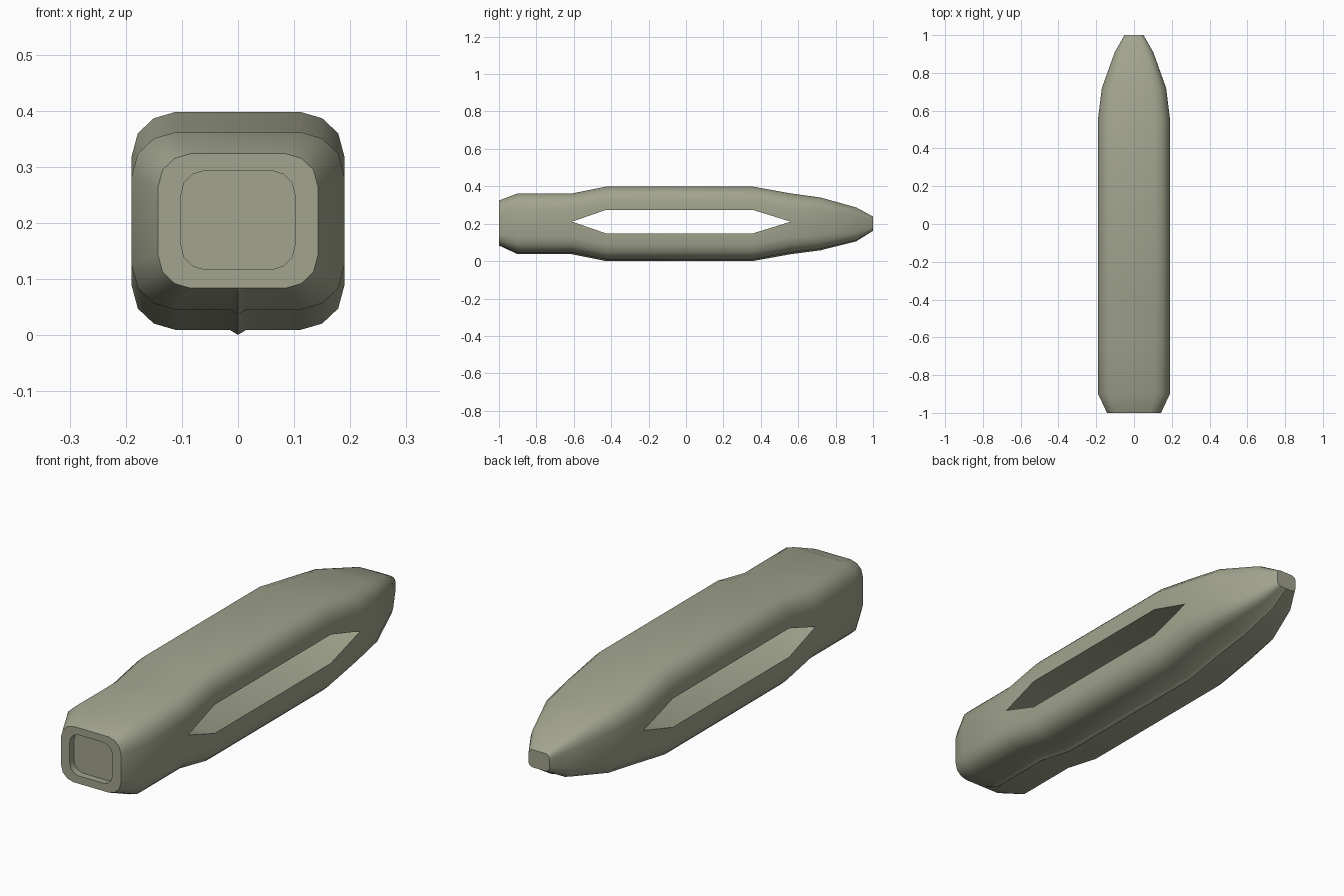
import bpy, bmesh

if "Cube" in bpy.data.objects:
    bpy.data.objects.remove(bpy.data.objects["Cube"])

mat = bpy.data.materials.new("olive_grey")
mat.diffuse_color = (0.36, 0.37, 0.27, 1)
mat.use_nodes = True
mat.node_tree.nodes["Principled BSDF"].inputs["Base Color"].default_value = mat.diffuse_color

CZ = 0.204
# Rounded quarter section (x, z) as fractions of half width / half height
QUARTER = [(1, 0.49), (0.94, 0.76), (0.79, 0.93), (0.59, 1)]


def ring(bm, y, hw, hz, spread=0.0, ridge=0.0, cz=CZ):
    """Rounded-square ring; spread pushes the upper and lower halves apart."""
    pts = [(x * hw, z * hz + spread) for x, z in QUARTER]
    pts += [(-x, z) for x, z in reversed(pts)]
    pts += [(-x, -z) for x, z in pts]
    # seam ridge along the middle of the underside
    r = 0.08 * hw
    pts[12:12] = [(-r, -hz - spread), (0, -hz - spread - ridge), (r, -hz - spread)]
    # lower half runs from -x round to +x; keep the order consistent
    pts = pts[:8] + sorted_lower(pts[8:])
    return [bm.verts.new((x, y, cz + z)) for x, z in pts]


def sorted_lower(p):
    left = sorted([q for q in p if q[0] < 0], key=lambda q: (q[0], -q[1]))
    right = sorted([q for q in p if q[0] >= 0], key=lambda q: (q[0], q[1]))
    return left + right


def make(name, bm):
    bmesh.ops.recalc_face_normals(bm, faces=bm.faces)
    me = bpy.data.meshes.new(name)
    bm.to_mesh(me)
    bm.free()
    me.materials.append(mat)
    ob = bpy.data.objects.new(name, me)
    bpy.context.collection.objects.link(ob)
    return ob


# Body: loft from recessed front cap to nose (y, half width, half height, spread, ridge, centre)
SECTIONS = [
    (-0.97, 0.102, 0.088, 0, 0, 0.2055),
    (-1.00, 0.102, 0.088, 0, 0, 0.2055),
    (-1.00, 0.143, 0.120, 0, 0, CZ),
    (-0.90, 0.19, 0.158, 0, 0.009, CZ),
    (-0.61, 0.19, 0.158, 0, 0.009, CZ),
    (-0.43, 0.19, 0.158, 0.036, 0.009, CZ),
    (0.36, 0.19, 0.158, 0.036, 0.009, CZ),
    (0.56, 0.19, 0.158, 0, 0.009, CZ),
    (0.72, 0.17, 0.137, 0, 0.008, 0.203),
    (0.91, 0.102, 0.088, 0, 0.005, 0.199),
    (1.00, 0.05, 0.038, 0, 0, 0.2),
]
bm = bmesh.new()
rings = [ring(bm, *s) for s in SECTIONS]
for a, b in zip(rings, rings[1:]):
    for i in range(len(a)):
        j = (i + 1) % len(a)
        bm.faces.new((a[i], a[j], b[j], b[i]))
bm.faces.new(rings[0])
bm.faces.new(rings[-1])
body = make("slotted_body", bm)

# Slot cutter: hexagonal prism through the sides
SC, SH = 0.211, 0.062
HEX = [(-0.61, SC), (-0.43, SC - SH), (0.36, SC - SH),
       (0.56, SC), (0.36, SC + SH), (-0.43, SC + SH)]
bm = bmesh.new()
f = bm.faces.new([bm.verts.new((-0.3, y, z)) for y, z in HEX])
ext = bmesh.ops.extrude_face_region(bm, geom=[f])
bmesh.ops.translate(bm, vec=(0.6, 0, 0),
                    verts=[v for v in ext["geom"] if isinstance(v, bmesh.types.BMVert)])
cutter = make("slot_cutter", bm)

mod = body.modifiers.new("slot", "BOOLEAN")
mod.operation, mod.object, mod.solver = "DIFFERENCE", cutter, "EXACT"
bpy.context.view_layer.objects.active = body
body.select_set(True)
bpy.ops.object.modifier_apply(modifier=mod.name)
bpy.data.objects.remove(cutter)
bpy.ops.object.shade_smooth_by_angle(angle=0.6)
